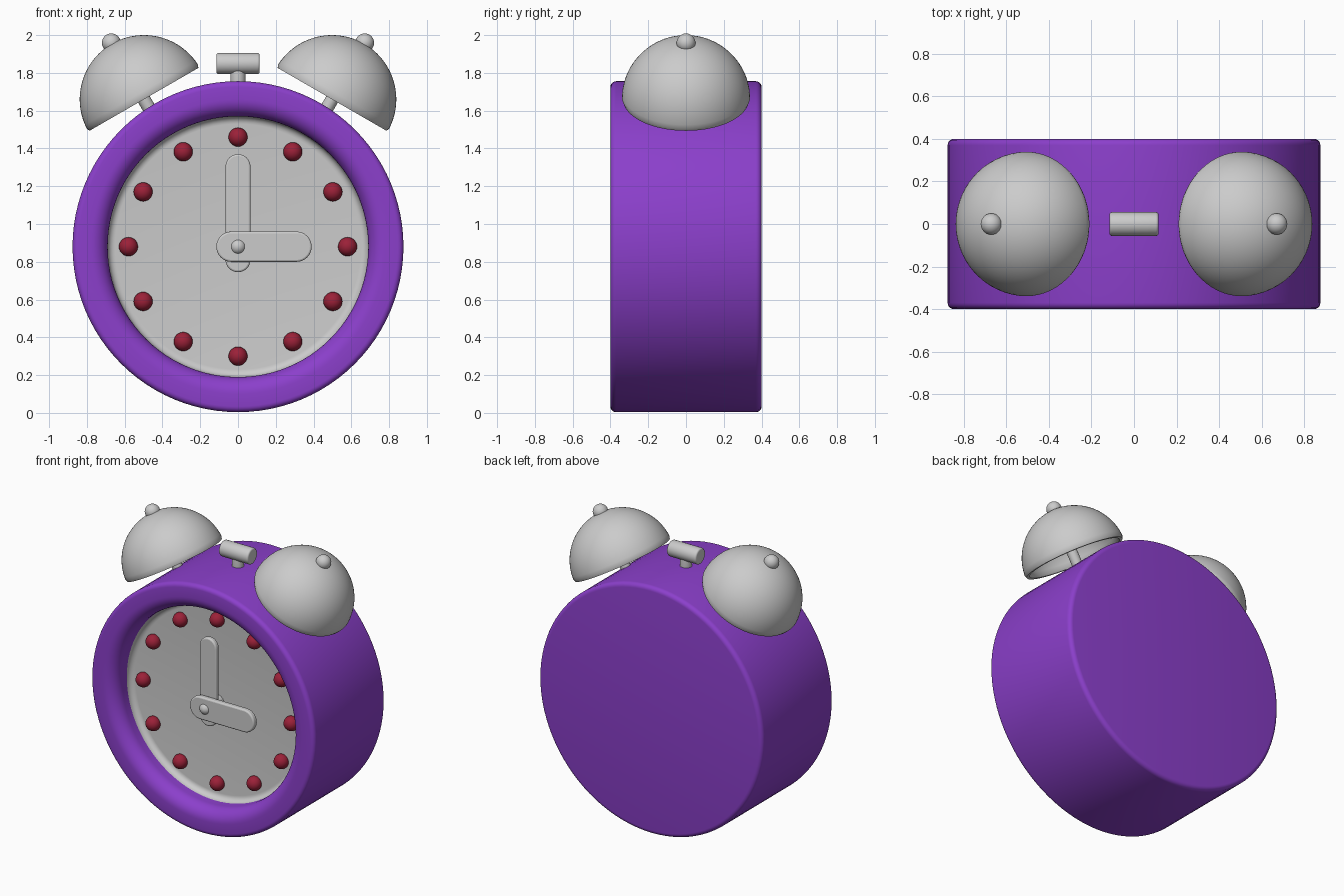
import bpy, bmesh
from math import sin, cos, pi, radians
from mathutils import Matrix, Vector

if "Cube" in bpy.data.objects:
    bpy.data.objects.remove(bpy.data.objects["Cube"])

CZ, R = 0.88, 0.876          # body centre height and radius


def material(name, rgb):
    m = bpy.data.materials.new(name)
    m.diffuse_color = (*rgb, 1)
    m.use_nodes = True
    m.node_tree.nodes["Principled BSDF"].inputs["Base Color"].default_value = m.diffuse_color
    return m


PURPLE = material("purple", (0.26, 0.05, 0.6))
RED = material("red", (0.33, 0.015, 0.04))


def finish(bm, name, mat=None, angle=35):
    bmesh.ops.recalc_face_normals(bm, faces=bm.faces)
    me = bpy.data.meshes.new(name)
    bm.to_mesh(me)
    bm.free()
    ob = bpy.data.objects.new(name, me)
    bpy.context.collection.objects.link(ob)
    if mat:
        me.materials.append(mat)
    bpy.ops.object.select_all(action='DESELECT')
    ob.select_set(True)
    bpy.context.view_layer.objects.active = ob
    bpy.ops.object.shade_smooth_by_angle(angle=radians(angle))
    return ob


def arc(cx, cy, r, a0, a1, n=8):
    """Points of an arc, angles in degrees."""
    return [(cx + r * cos(radians(a0 + (a1 - a0) * i / n)),
             cy + r * sin(radians(a0 + (a1 - a0) * i / n))) for i in range(n + 1)]


def lathe(name, profile, origin, axis, mat=None, steps=64):
    """Spin (radius, distance along axis) points about an axis."""
    bm = bmesh.new()
    vs = [bm.verts.new((r, 0, h)) for r, h in profile]
    es = [bm.edges.new(p) for p in zip(vs, vs[1:])]
    bmesh.ops.spin(bm, geom=vs + es, cent=(0, 0, 0), axis=(0, 0, 1),
                   angle=2 * pi, steps=steps, use_merge=True)
    bmesh.ops.remove_doubles(bm, verts=bm.verts, dist=1e-5)
    rot = Vector(axis).to_track_quat('Z', 'Y').to_matrix().to_4x4()
    bm.transform(Matrix.Translation(origin) @ rot)
    return finish(bm, name, mat)


def rod(name, r, length, origin, axis, b=0.012, steps=32):
    """Cylinder with softened ends, starting at origin."""
    prof = [(0, 0)] + arc(r - b, b, b, -90, 0, 4) + arc(r - b, length - b, b, 0, 90, 4) + [(0, length)]
    return lathe(name, prof, origin, axis, steps=steps)


def ball(name, centre, r, mat=None):
    return lathe(name, arc(0, 0, r, -90, 90, 14), centre, (0, 0, 1), mat, 28)


def hand(name, lo, hi, half, y0, y1, turn):
    """Round-ended bar from lo to hi, pointing up and turned clockwise."""
    outline = arc(0, hi - half, half, 0, 180, 16) + arc(0, lo + half, half, 180, 360, 16)
    bm = bmesh.new()
    f = bm.faces.new([bm.verts.new((x, y0, z)) for x, z in outline])
    ext = bmesh.ops.extrude_face_region(bm, geom=[f])
    top = [v for v in ext['geom'] if isinstance(v, bmesh.types.BMVert)]
    bmesh.ops.translate(bm, verts=top, vec=(0, y1 - y0, 0))
    bm.transform(Matrix.Translation((0, 0, CZ)) @ Matrix.Rotation(radians(turn), 4, 'Y'))
    ob = finish(bm, name)
    bev = ob.modifiers.new("soften", 'BEVEL')
    bev.width, bev.segments = 0.01, 3
    return ob


# Case: closed back, straight side, front rim rolling in to the face
b = 0.03
case = ([(0, -0.4)] + arc(R - b, -0.4 + b, b, -90, 0, 5) + arc(R - b, 0.4 - b, b, 0, 90, 5)
        + arc(0.78, 0.31, 0.09, 90, 180, 10) + [(0.69, 0.2)])
lathe("case", case, (0, 0, CZ), (0, -1, 0), PURPLE, 96)

# Dial: shallow dish with a turned-up edge
dial = [(0, 0.22)] + arc(0.65, 0.26, 0.04, -90, 0, 6)
lathe("dial", dial, (0, 0, CZ), (0, -1, 0), None, 96)

# Hour dots
for i in range(12):
    a = i * pi / 6
    ball(f"hour_dot_{i + 1}", (0.58 * sin(a), -0.232, CZ + 0.58 * cos(a)), 0.05, RED)

# Hands and their pivot
hand("minute_hand", -0.135, 0.49, 0.066, -0.34, -0.303, 0)
hand("hour_hand", -0.115, 0.39, 0.08, -0.38, -0.34, 90)
pivot = [(0, 0)] + [(0.042, 0)] + arc(0, 0.138, 0.042, 0, 90, 8)
lathe("hand_pivot", pivot, (0, -0.22, CZ), (0, -1, 0), None, 32)

# Bells: hollow domes on posts, with a knob on top
for side, s in (("left", -1), ("right", 1)):
    axis = Vector((s * 0.5, 0, cos(pi / 6)))
    rim = Vector((s * 0.498, 0, 1.66))
    dome = arc(0, 0, 0.34, 90, 3, 24) + [(0.333, 0), (0.313, 0)] + arc(0, 0, 0.305, 3, 90, 20)
    lathe(f"{side}_bell", dome, rim, axis)
    rod(f"{side}_bell_post", 0.035, 0.44, rim - axis * 0.13, axis)
    ball(f"{side}_bell_knob", rim + axis * 0.345, 0.05)

# Stop button: crossbar on a short stem
rod("button_stem", 0.04, 0.14, (0, 0, 1.7), (0, 0, 1))
rod("button_bar", 0.056, 0.23, (-0.115, 0, 1.85), (1, 0, 0))
